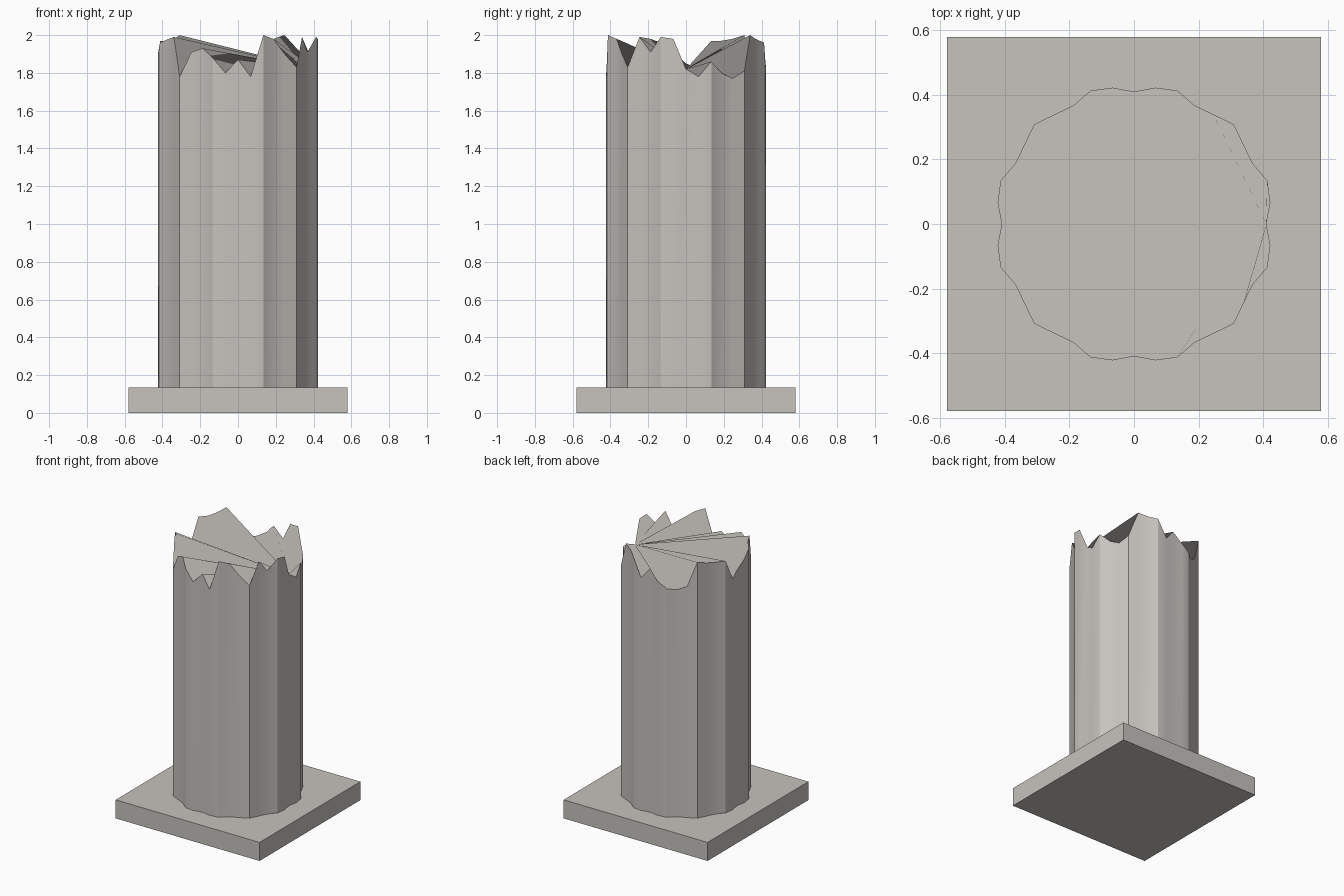
import bpy
import bmesh
from math import cos, sin, tau
from mathutils import Vector

default_cube = bpy.data.objects.get("Cube")
if default_cube:
    bpy.data.objects.remove(default_cube, do_unlink=True)

PLINTH_HEIGHT = 0.135
PLINTH_WIDTH = 1.16
FLUTES = 12

# Height of the broken rim at each step around the shaft, from +x counterclockwise
RIM = [1.82, 1.78, 1.86, 1.8, 1.77, 1.81, 2, 1.98, 1.96, 1.83,
       1.91, 1.84, 1.8, 1.79, 1.82, 2, 1.98, 1.97, 1.97, 1.82,
       1.85, 1.91, 1.96, 1.98, 1.99, 1.78, 1.91, 1.93, 1.88, 1.8,
       1.87, 1.78, 2, 1.98, 1.9, 1.83, 1.99, 1.91, 1.99, 1.98]


def make_material(name, colour):
    material = bpy.data.materials.new(name)
    material.use_nodes = True
    material.diffuse_color = colour
    shader = material.node_tree.nodes["Principled BSDF"]
    shader.inputs["Base Color"].default_value = colour
    shader.inputs["Roughness"].default_value = 0.9
    return material


def make_object(name, bm, material):
    bmesh.ops.recalc_face_normals(bm, faces=[f for f in bm.faces if len(f.verts) > 3])
    mesh = bpy.data.meshes.new(name)
    bm.to_mesh(mesh)
    bm.free()
    mesh.materials.append(material)
    obj = bpy.data.objects.new(name, mesh)
    bpy.context.collection.objects.link(obj)
    return obj


def fluted_point(step, z):
    """Point on the wavy outline of the shaft."""
    angle = tau * step / len(RIM)
    radius = 0.4235 - 0.0135 * cos(FLUTES * angle)
    return Vector((radius * cos(angle), radius * sin(angle), z))


stone = make_material("warm grey stone", (0.57, 0.545, 0.515, 1))

# Square plinth
bm = bmesh.new()
bmesh.ops.create_cube(bm, size=1)
for v in bm.verts:
    v.co = Vector((v.co.x * PLINTH_WIDTH, v.co.y * PLINTH_WIDTH,
                   (v.co.z + 0.5) * PLINTH_HEIGHT))
make_object("plinth", bm, stone)

# Fluted shaft with a jagged rim
bm = bmesh.new()
count = len(RIM)
bottom = [bm.verts.new(fluted_point(i, PLINTH_HEIGHT)) for i in range(count)]
rim = [bm.verts.new(fluted_point(i, z)) for i, z in enumerate(RIM)]
for i in range(count):
    j = (i + 1) % count
    bm.faces.new((bottom[i], bottom[j], rim[j], rim[i]))
bm.faces.new(bottom[::-1])

# Broken top, fanned out from the first rim point
for i in range(1, count - 1):
    bm.faces.new((rim[0], rim[i], rim[i + 1]))
shaft = make_object("broken_shaft", bm, stone)

# Smooth flutes with crisp corners
bpy.ops.object.select_all(action="DESELECT")
shaft.select_set(True)
bpy.context.view_layer.objects.active = shaft
bpy.ops.object.shade_smooth_by_angle()

# Shade the broken top evenly, separate from the sides
mesh = shaft.data
rim_edges = {tuple(sorted((count + i, count + (i + 1) % count))) for i in range(count)}
for edge in mesh.edges:
    if tuple(sorted(edge.vertices)) in rim_edges:
        edge.use_edge_sharp = True
normals = [corner.vector.copy() for corner in mesh.corner_normals]
for face in mesh.polygons:
    if len(face.vertices) == 3:
        for loop in face.loop_indices:
            normals[loop] = Vector((0, 0, 1))
mesh.normals_split_custom_set(normals)
